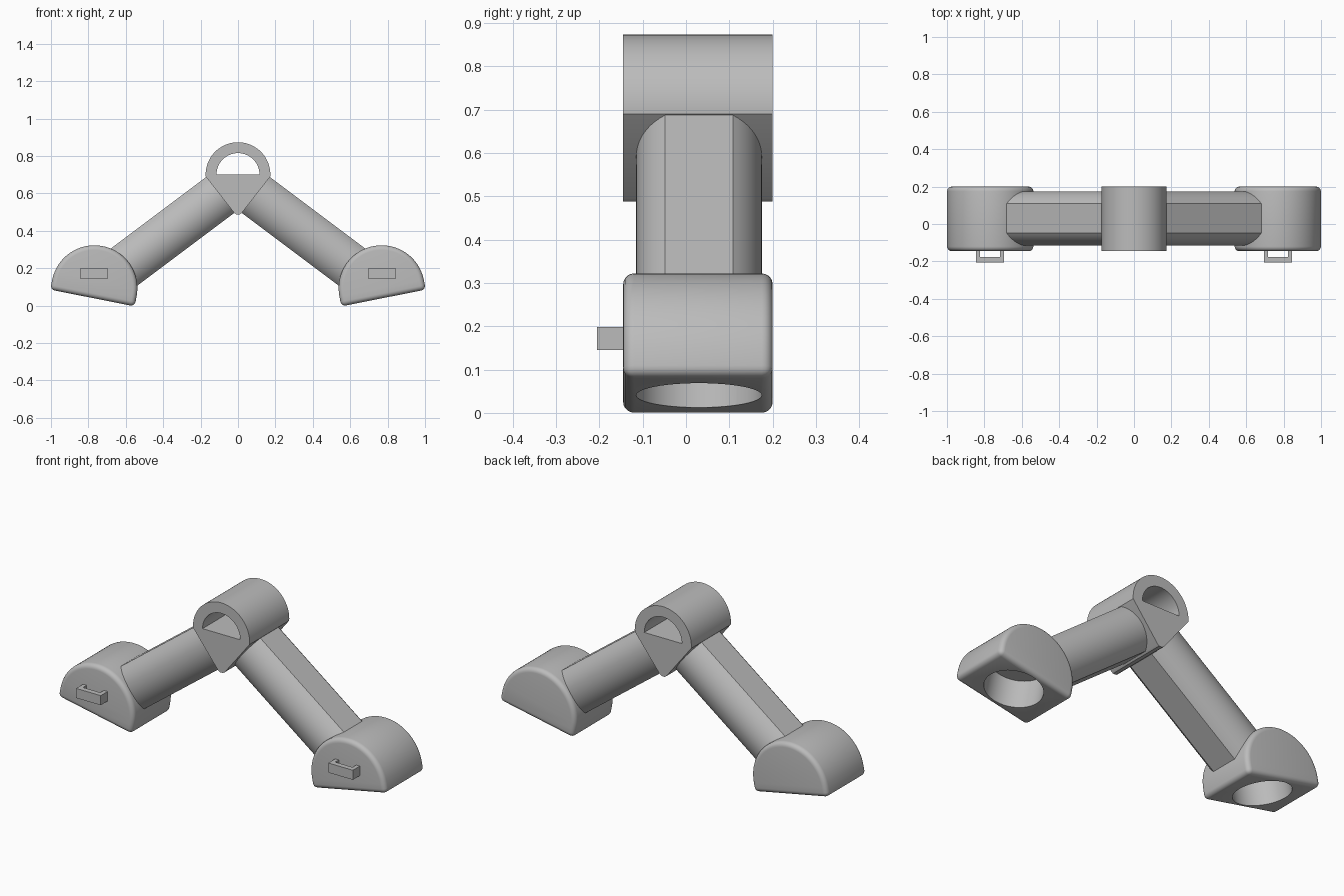
import bpy
import bmesh
from math import sin, cos, pi, radians, asin
from mathutils import Vector

cube = bpy.data.objects.get("Cube")
if cube:
    bpy.data.objects.remove(cube)

grey = bpy.data.materials.new("matte grey")
grey.use_nodes = True
colour = (0.5, 0.5, 0.5, 1)
grey.diffuse_color = colour
grey.node_tree.nodes["Principled BSDF"].inputs["Base Color"].default_value = colour

FRONT, BACK, MID = -0.145, 0.2, 0.03
DEPTH = Vector((0, BACK - FRONT, 0))


def arc(radius, start, end, steps):
    """Points of a flat arc as (a, b) pairs, angles in radians."""
    angles = [start + (end - start) * i / steps for i in range(steps + 1)]
    return [(radius * cos(t), radius * sin(t)) for t in angles]


def extrude(name, points, vector):
    """Solid made by sweeping a closed outline along a vector."""
    bm = bmesh.new()
    face = bm.faces.new([bm.verts.new(p) for p in points])
    swept = bmesh.ops.extrude_face_region(bm, geom=[face], use_keep_orig=True)
    verts = [v for v in swept["geom"] if isinstance(v, bmesh.types.BMVert)]
    bmesh.ops.translate(bm, verts=verts, vec=vector)
    bmesh.ops.recalc_face_normals(bm, faces=bm.faces)
    mesh = bpy.data.meshes.new(name)
    bm.to_mesh(mesh)
    bm.free()
    mesh.materials.append(grey)
    obj = bpy.data.objects.new(name, mesh)
    bpy.context.collection.objects.link(obj)
    return obj


def activate(obj):
    bpy.ops.object.select_all(action="DESELECT")
    obj.select_set(True)
    bpy.context.view_layer.objects.active = obj


def cut(obj, cutter):
    """Subtract the cutter and throw it away."""
    mod = obj.modifiers.new("cut", "BOOLEAN")
    mod.operation = "DIFFERENCE"
    mod.solver = "EXACT"
    mod.object = cutter
    activate(obj)
    bpy.ops.object.modifier_apply(modifier=mod.name)
    bpy.data.objects.remove(cutter)


def smooth(obj):
    activate(obj)
    bpy.ops.object.shade_smooth_by_angle(angle=radians(28))


# Hub: round top, tapering to a narrow rounded tip, with a half-round opening
HUB_Z = 0.7
outline = arc(0.173, -0.06, pi + 0.06, 48)
outline += [(-0.02, -0.205), (-0.01, -0.212), (0.01, -0.212), (0.02, -0.205)]
hub = extrude("hub", [(x, FRONT, HUB_Z + z) for x, z in outline], DEPTH)
opening = [(x, FRONT - 0.1, HUB_Z + z) for x, z in arc(0.115, 0, pi, 40)]
cut(hub, extrude("hub_cutter", opening, Vector((0, 1, 0))))
smooth(hub)

for side, label in ((1, "left"), (-1, "right")):
    # Arm: round bar with flattened top and underside
    flat = asin(0.122 / 0.145)
    section = arc(0.145, -flat, flat, 20) + arc(0.145, pi - flat, pi + flat, 20)
    along = Vector((side * 0.8, 0, -0.6))
    across = Vector((side * 0.6, 0, 0.8))
    start = Vector((side * 0.0935, MID, 0.5925)) - along * 0.015
    points = [start + Vector((0, a, 0)) + across * b for a, b in section]
    smooth(extrude(label + "_arm", points, along * 0.675))

    # Foot: tilted half-round block with softened edges
    tilt = radians(11.2)
    u = Vector((side * cos(tilt), 0, sin(tilt)))
    n = Vector((-side * sin(tilt), 0, cos(tilt)))
    centre = Vector((side * 0.768, 0, 0.092))
    base = -0.0525
    outline = arc(0.23, 0, pi, 40) + [(-0.23, base), (0.23, base)]
    points = [centre + u * a + n * b + Vector((0, FRONT, 0)) for a, b in outline]
    foot = extrude(label + "_foot", points, DEPTH)
    bevel = foot.modifiers.new("soft_edges", "BEVEL")
    bevel.width = 0.025
    bevel.segments = 5
    bevel.limit_method = "ANGLE"
    bevel.use_clamp_overlap = False
    activate(foot)
    bpy.ops.object.modifier_apply(modifier=bevel.name)

    # Round socket in the underside of the foot
    ring = arc(0.145, 0, 2 * pi, 48)[:-1]
    low = centre + n * (base - 0.05) + Vector((0, MID, 0))
    points = [low + u * a + Vector((0, b, 0)) for a, b in ring]
    cut(foot, extrude("socket_cutter", points, n * 0.21))
    smooth(foot)

    # Handle: square U-shaped grip on the front of the foot
    x0, x1, leg = 0.695, 0.845, 0.022
    y0, y1, y2 = -0.205, -0.176, FRONT + 0.005
    grip = [(x0, y0), (x1, y0), (x1, y2), (x1 - leg, y2), (x1 - leg, y1),
            (x0 + leg, y1), (x0 + leg, y2), (x0, y2)]
    extrude(label + "_handle", [(side * x, y, 0.145) for x, y in grip],
            Vector((0, 0, 0.053)))
